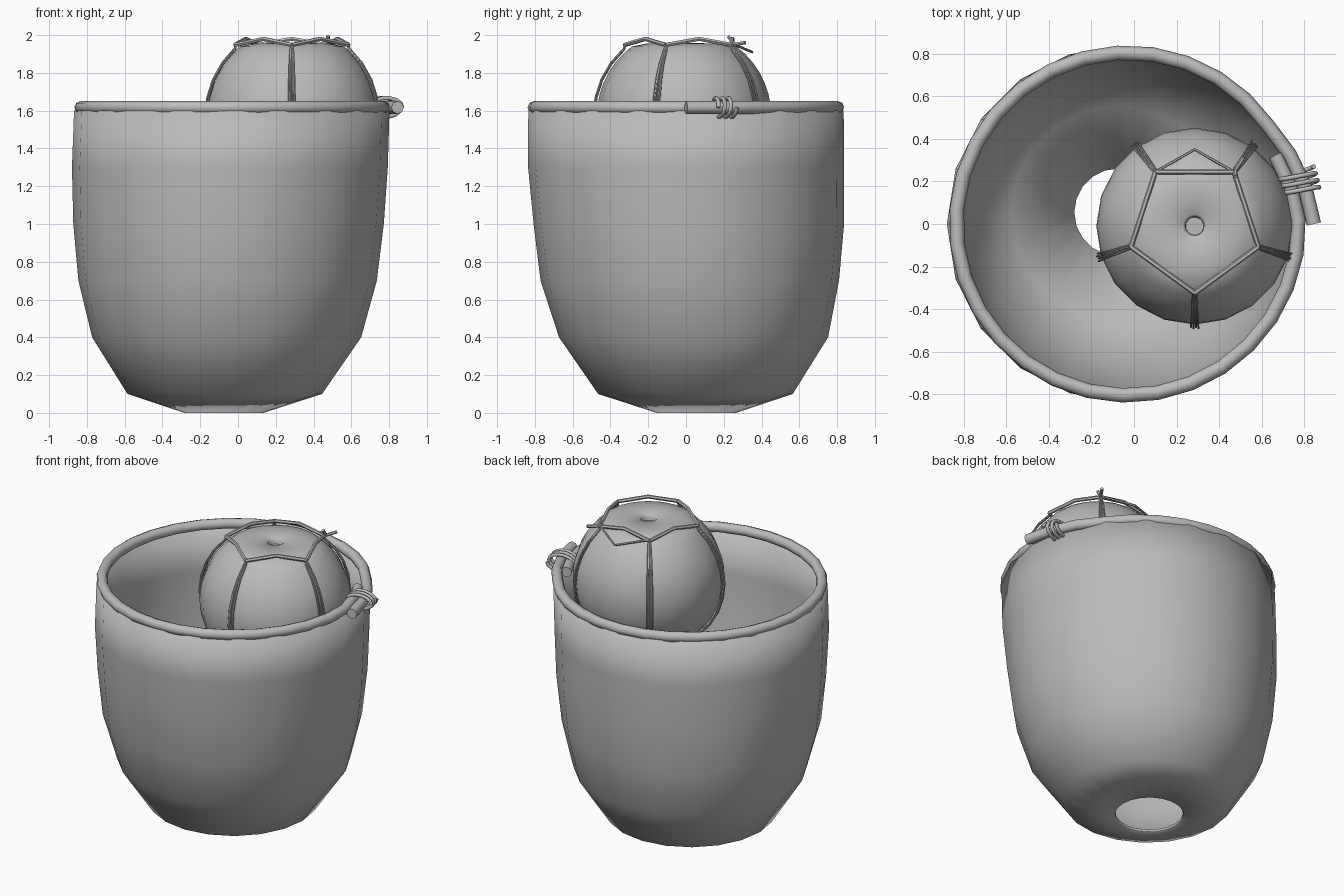
import bpy, bmesh, math
from mathutils import Vector

if "Cube" in bpy.data.objects:
    bpy.data.objects.remove(bpy.data.objects["Cube"])

GREY = (0.5, 0.5, 0.5, 1)
grey = bpy.data.materials.new("plain grey")
grey.use_nodes = True
grey.diffuse_color = GREY
grey.node_tree.nodes["Principled BSDF"].inputs["Base Color"].default_value = GREY


def add(name, mesh, angle=50):
    obj = bpy.data.objects.new(name, mesh)
    bpy.context.collection.objects.link(obj)
    mesh.materials.clear()
    mesh.materials.append(grey)
    bpy.ops.object.select_all(action='DESELECT')
    obj.select_set(True)
    bpy.context.view_layer.objects.active = obj
    bpy.ops.object.shade_smooth_by_angle(angle=math.radians(angle))
    return obj


def lathe(name, rings, sides, cap, angle=50):
    """Skin circular rings given as (centre x, centre y, radius, z)."""
    bm = bmesh.new()
    loops = []
    for cx, cy, r, z in rings:
        loops.append([bm.verts.new((cx + r * math.cos(a), cy + r * math.sin(a), z))
                      for a in (math.tau * i / sides for i in range(sides))])
    for low, high in zip(loops, loops[1:]):
        for i in range(sides):
            j = (i + 1) % sides
            bm.faces.new((low[i], low[j], high[j], high[i]))
    if cap:
        bm.faces.new(loops[0][::-1])
        bm.faces.new(loops[-1])
    mesh = bpy.data.meshes.new(name)
    bm.to_mesh(mesh)
    bm.free()
    return add(name, mesh, angle)


def tubes(name, paths, radius, resolution=2):
    """Round cords along several point lists, as one mesh."""
    curve = bpy.data.curves.new(name, 'CURVE')
    curve.dimensions = '3D'
    curve.bevel_depth = radius
    curve.bevel_resolution = resolution
    curve.use_fill_caps = True
    for path in paths:
        s = curve.splines.new('POLY')
        s.points.add(len(path) - 1)
        for p, co in zip(s.points, path):
            p.co = (*co, 1)
    temp = bpy.data.objects.new(name + " path", curve)
    bpy.context.collection.objects.link(temp)
    bpy.context.view_layer.update()
    mesh = bpy.data.meshes.new_from_object(
        temp.evaluated_get(bpy.context.evaluated_depsgraph_get()))
    bpy.data.objects.remove(temp)
    return add(name, mesh)


# Basket: slightly leaning thin shell with an open hole in the bottom
basket = lathe("basket", [
    (-0.075, 0.055, 0.21, 0), (-0.07, 0.05, 0.515, 0.1), (-0.06, 0.04, 0.712, 0.4),
    (-0.055, 0.02, 0.79, 0.7), (-0.05, 0.015, 0.822, 1.0), (-0.043, 0, 0.836, 1.3),
    (-0.033, 0, 0.835, 1.6)], 20, False, 70)
shell = basket.modifiers.new("wall", 'SOLIDIFY')
shell.thickness = 0.015
shell.offset = -1

# Rim cord: one turn whose ends overlap on the left side
RIM_X, RIM_Z = -0.03, 1.617


def rim_radius(deg):
    if deg > 0:
        return 0.805 - 0.04 * deg / 25
    if deg < -325:
        return 0.805 + 0.07 * (-325 - deg) / 35
    return 0.805


rim = []
for i in range(34):
    deg = 25 - 385 * i / 33
    r, a = rim_radius(deg), math.radians(deg)
    rim.append((RIM_X + r * math.cos(a), r * math.sin(a), RIM_Z))
tubes("rim_cord", [rim], 0.034)

# Binding wound three times around the overlapping cord ends
out = Vector((0.97, 0.25, 0))
along = Vector((-0.25, 0.97, 0))
binding = []
for i in range(43):
    t = i / 42
    a = math.tau * 3 * t
    binding.append(Vector((0.775, 0.2, RIM_Z)) + along * (t - 0.5) * 0.1
                   + out * 0.085 * math.cos(a) + Vector((0, 0, 0.05 * math.sin(a))))
tubes("rim_binding", [binding], 0.011)

# Ball: sphere with flattened ends and a small round socket on top
BX, BY, BZ, BR = 0.285, -0.01, 1.57, 0.462
FLAT = 0.385


def ball_radius(z):
    return math.sqrt(BR * BR - z * z)


LIMIT = math.asin(0.37 / BR)
heights = [BR * math.sin(LIMIT * (i / 7 - 1)) for i in range(15)]
profile = [(0.12, -FLAT)] + [(ball_radius(z), z) for z in heights]
profile += [(0.2, FLAT), (0.056, FLAT + 0.003), (0.044, FLAT - 0.01), (0.042, FLAT - 0.035)]
lathe("ball", [(BX, BY, r, BZ + z) for r, z in profile], 20, True)


def on_ball(deg, r, z):
    a = math.radians(deg)
    return Vector((BX + r * math.cos(a), BY + r * math.sin(a), BZ + z))


# Seams: pentagons above and below, joined by bundles of side threads
corners = [-90 + 72 * k for k in range(5)]
pentagons, threads = [], []
for sign in (1, -1):
    for deg in corners:
        start = on_ball(deg, 0.315, 0.378 * sign)
        end = on_ball(deg + 72, 0.315, 0.378 * sign)
        middle = (start + end) / 2 + Vector((0, 0, 0.032 * sign))
        pentagons.append([start, middle, end])
for deg in corners:
    for k in range(4):
        shift = (k - 1.5) * 1.4
        path = [on_ball(deg, 0.31, 0.38)]
        for i in range(9):
            lat = math.radians(48 - 12 * i)
            r = BR + 0.012 + 0.006 * (k % 2)
            path.append(on_ball(deg + shift * math.cos(lat), r * math.cos(lat), r * math.sin(lat)))
        path.append(on_ball(deg, 0.31, -0.38))
        threads.append(path)
tubes("pentagon_seams", pentagons, 0.012, 1)
tubes("side_seam_threads", threads, 0.005, 1)

# Loose thread bowing over the back edge, and a small knot at one corner
tubes("loose_thread", [[on_ball(126, 0.315, 0.385), on_ball(90, 0.36, 0.34),
                        on_ball(54, 0.315, 0.385)]], 0.007, 1)
knot = on_ball(54, 0.325, 0.38)
tubes("seam_knot", [[knot, knot + Vector((0, -0.03, 0.045))],
                    [knot, knot + Vector((0.04, 0.06, 0.01))]], 0.01, 1)
